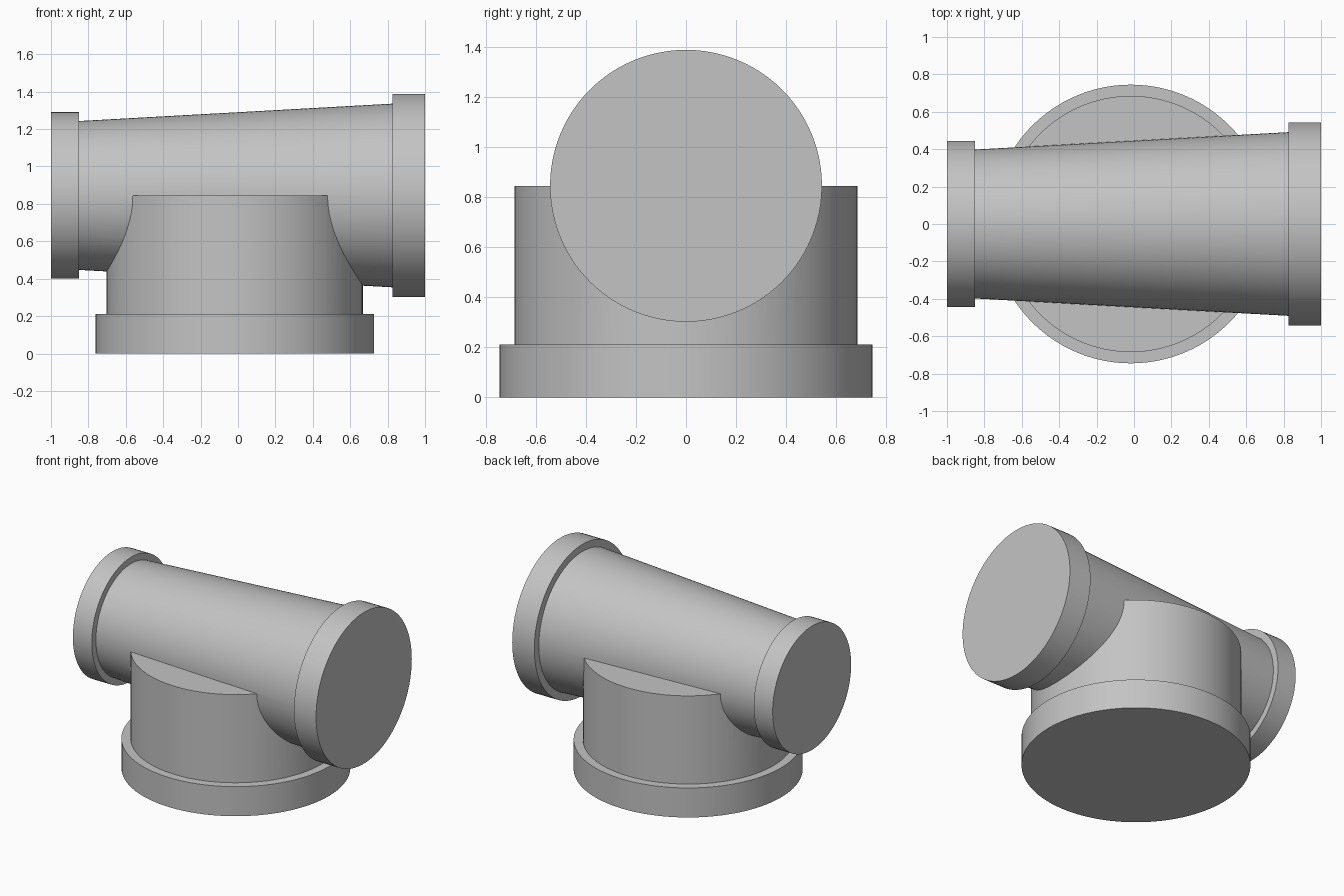
import bpy, bmesh, math
from mathutils import Matrix

cube = bpy.data.objects.get("Cube")
if cube:
    bpy.data.objects.remove(cube, do_unlink=True)

SIDES = 96
AXIS_Z = 0.845   # height of the horizontal pipe axis

grey = bpy.data.materials.new("plain_grey")
grey.use_nodes = True
colour = (0.55, 0.55, 0.55, 1)
grey.diffuse_color = colour
grey.node_tree.nodes["Principled BSDF"].inputs["Base Color"].default_value = colour


def lathe(name, profile, matrix):
    """Closed solid turned about local z from (radius, height) points."""
    bm = bmesh.new()
    rings = []
    for r, h in profile:
        rings.append([bm.verts.new((r * math.cos(a), r * math.sin(a), h))
                      for a in (math.tau * i / SIDES for i in range(SIDES))])
    for low, high in zip(rings, rings[1:]):
        for i in range(SIDES):
            j = (i + 1) % SIDES
            bm.faces.new((low[i], low[j], high[j], high[i]))
    bm.faces.new(rings[0][::-1])
    bm.faces.new(rings[-1])
    bmesh.ops.transform(bm, matrix=matrix, verts=bm.verts)
    bmesh.ops.recalc_face_normals(bm, faces=bm.faces)
    mesh = bpy.data.meshes.new(name)
    bm.to_mesh(mesh)
    bm.free()
    mesh.materials.append(grey)
    obj = bpy.data.objects.new(name, mesh)
    bpy.context.collection.objects.link(obj)
    return obj


# Tapered horizontal pipe with a collar at each end
pipe = lathe("tee_fitting",
             [(0.445, -1), (0.445, -0.85), (0.398, -0.85),
              (0.491, 0.825), (0.543, 0.825), (0.543, 1)],
             Matrix.Translation((0, 0, AXIS_Z)) @ Matrix.Rotation(math.pi / 2, 4, 'Y'))

# Upright branch with a wide base collar
branch = lathe("branch",
               [(0.745, 0), (0.745, 0.212), (0.685, 0.212), (0.685, AXIS_Z)],
               Matrix.Translation((-0.017, 0, 0)))

# Join both into one clean solid
bpy.ops.object.select_all(action='DESELECT')
bpy.context.view_layer.objects.active = pipe
pipe.select_set(True)
union = pipe.modifiers.new("union", 'BOOLEAN')
union.operation = 'UNION'
union.solver = 'EXACT'
union.object = branch
bpy.ops.object.modifier_apply(modifier=union.name)
bpy.data.objects.remove(branch, do_unlink=True)
bpy.ops.object.shade_smooth_by_angle(angle=math.radians(30))
